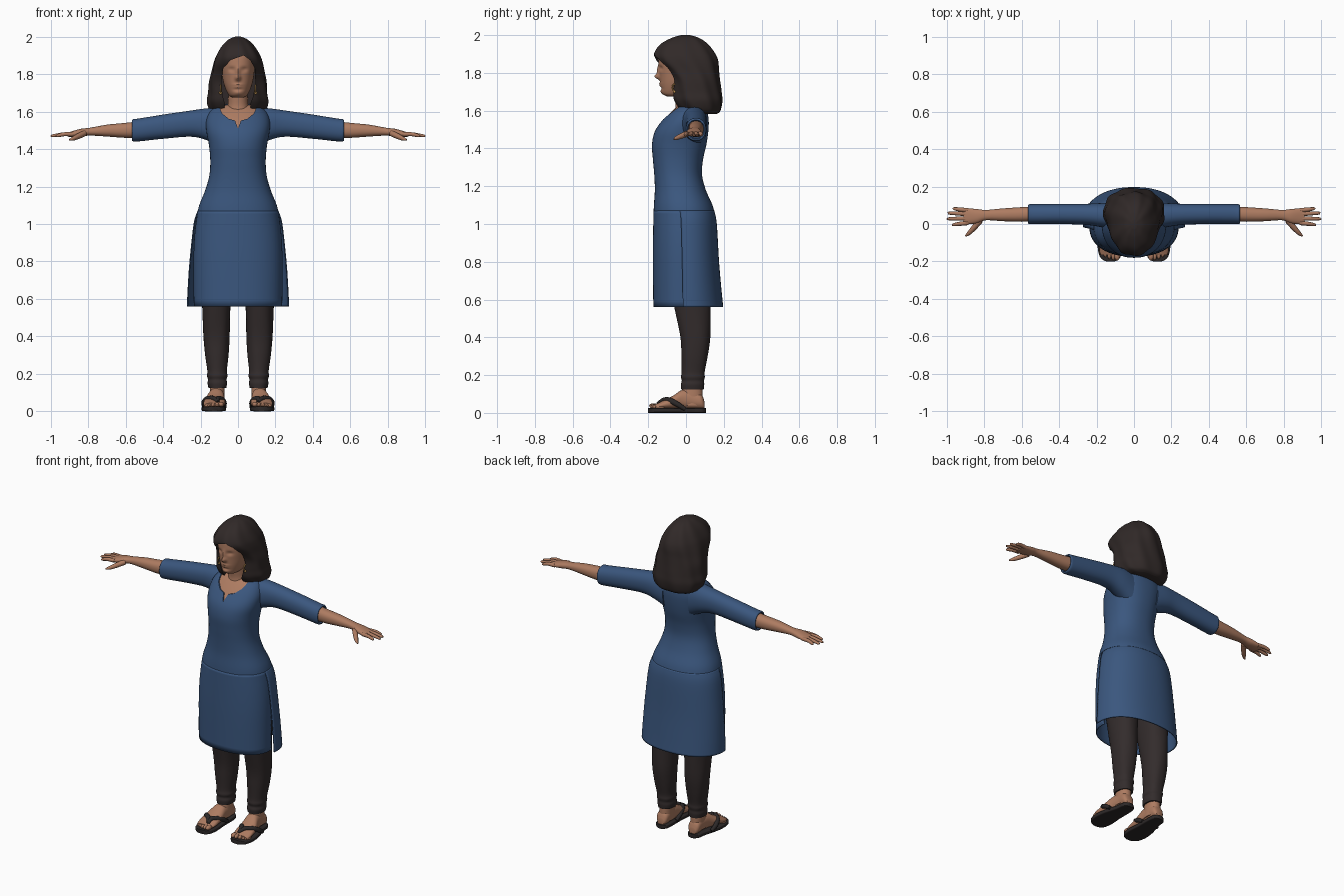
import bpy, bmesh, math
from mathutils import Vector

cube = bpy.data.objects.get("Cube")
if cube:
    bpy.data.objects.remove(cube, do_unlink=True)


def material(name, rgb):
    m = bpy.data.materials.new(name)
    m.use_nodes = True
    m.diffuse_color = (*rgb, 1)
    bsdf = m.node_tree.nodes["Principled BSDF"]
    bsdf.inputs["Base Color"].default_value = (*rgb, 1)
    bsdf.inputs["Roughness"].default_value = 0.8
    return m


SKIN = material("warm skin", (0.42, 0.2, 0.12))
BLUE = material("blue cloth", (0.043, 0.095, 0.21))
HAIR = material("dark brown hair", (0.03, 0.022, 0.021))
LEGGING = material("charcoal leggings", (0.033, 0.025, 0.025))
LEATHER = material("black leather", (0.025, 0.021, 0.021))
GOLD = material("gold", (0.5, 0.28, 0.08))
parts = []


def finish(name, bm, mat):
    bmesh.ops.recalc_face_normals(bm, faces=bm.faces)
    mesh = bpy.data.meshes.new(name)
    bm.to_mesh(mesh)
    bm.free()
    mesh.materials.append(mat)
    ob = bpy.data.objects.new(name, mesh)
    bpy.context.collection.objects.link(ob)
    parts.append(ob)
    return ob


def smooth_rows(rows, steps):
    """Catmull-Rom interpolation between key cross-sections."""
    rows = [Vector(r) for r in rows]
    out = []
    for i in range(len(rows) - 1):
        a, b, c, d = rows[max(i - 1, 0)], rows[i], rows[i + 1], rows[min(i + 2, len(rows) - 1)]
        for k in range(steps):
            t = k / steps
            out.append(0.5 * (2 * b + (c - a) * t + (2 * a - 5 * b + 4 * c - d) * t * t
                              + (3 * b - a - 3 * c + d) * t ** 3))
    return out + [rows[-1]]


def loft(name, rows, mat, axis=2, n=40, steps=5, arc=None, side=1, power=0.9, wave=0, lobes=9):
    """Rows are (position, low u, high u, low v, high v) along the axis."""
    bm = bmesh.new()
    others = [i for i in range(3) if i != axis]
    start, end = arc or (0, 2 * math.pi)
    count = n + 1 if arc else n
    rings = []
    for t, u0, u1, v0, v1 in smooth_rows(rows, steps):
        ring = []
        for j in range(count):
            a = start + (end - start) * j / n
            c, s = math.cos(a), math.sin(a)
            k = 1 + wave * math.sin(lobes * a + 14 * t)
            co = [0, 0, 0]
            co[axis] = t
            co[others[0]] = (u0 + u1) / 2 + k * (u1 - u0) / 2 * math.copysign(abs(c) ** power, c)
            co[others[1]] = (v0 + v1) / 2 + k * (v1 - v0) / 2 * math.copysign(abs(s) ** power, s)
            co[0] *= side
            ring.append(bm.verts.new(co))
        rings.append(ring)
    for r0, r1 in zip(rings, rings[1:]):
        for j in range(n):
            k = (j + 1) % count
            bm.faces.new((r0[j], r0[k], r1[k], r1[j]))
    if not arc:
        bm.faces.new(rings[0])
        bm.faces.new(rings[-1])
    return finish(name, bm, mat)


def tube(name, points, radii, mat, side=1):
    curve = bpy.data.curves.new(name, "CURVE")
    curve.dimensions = "3D"
    curve.bevel_depth = 1
    curve.bevel_resolution = 3
    curve.use_fill_caps = True
    spline = curve.splines.new("POLY")
    pts = smooth_rows([(*p, r) for p, r in zip(points, radii)], 5)
    spline.points.add(len(pts) - 1)
    for sp, p in zip(spline.points, pts):
        sp.co = (p[0] * side, p[1], p[2], 1)
        sp.radius = p[3]
    temp = bpy.data.objects.new(name, curve)
    bpy.context.collection.objects.link(temp)
    bm = bmesh.new()
    bm.from_mesh(temp.evaluated_get(bpy.context.evaluated_depsgraph_get()).to_mesh())
    bpy.data.objects.remove(temp, do_unlink=True)
    return finish(name, bm, mat)


def ball(name, centre, size, mat):
    bm = bmesh.new()
    bmesh.ops.create_uvsphere(bm, u_segments=16, v_segments=10, radius=1)
    for v in bm.verts:
        v.co = Vector(centre) + Vector(a * b for a, b in zip(v.co, size))
    return finish(name, bm, mat)


def cut(ob, outline, y0, y1):
    """Remove a front-view outline from an object between two depths."""
    bm = bmesh.new()
    face = bm.faces.new([bm.verts.new((x, y0, z)) for x, z in outline])
    new = bmesh.ops.extrude_face_region(bm, geom=[face])["geom"]
    bmesh.ops.translate(bm, vec=(0, y1 - y0, 0), verts=[g for g in new if isinstance(g, bmesh.types.BMVert)])
    cutter = finish("cutter", bm, ob.data.materials[0])
    parts.remove(cutter)
    cutter.hide_render = True
    mod = ob.modifiers.new("opening", "BOOLEAN")
    mod.operation, mod.solver, mod.object = "DIFFERENCE", "EXACT", cutter
    mesh = bpy.data.meshes.new_from_object(ob.evaluated_get(bpy.context.evaluated_depsgraph_get()))
    ob.modifiers.clear()
    ob.data = mesh
    bpy.data.objects.remove(cutter, do_unlink=True)


# Dress bodice with a notched neckline, and the chest under it
torso = [(1.04, .22, -.172, .155), (1.1, .207, -.17, .14), (1.18, .175, -.165, .105), (1.26, .153, -.168, .085),
         (1.34, .148, -.175, .09), (1.42, .155, -.18, .108), (1.49, .168, -.165, .118), (1.55, .17, -.125, .12),
         (1.6, .15, -.08, .11), (1.63, .105, -.045, .09), (1.64, .06, -.03, .07)]
bodice = loft("dress_bodice", [(z, -x, x, f, b) for z, x, f, b in torso], BLUE, n=64)
half = [(.1, 1.7), (.1, 1.625), (.085, 1.59), (.05, 1.562), (.016, 1.552)]
cut(bodice, half + [(0, 1.51)] + [(-x, z) for x, z in reversed(half)], -.3, 0)
g = .006
loft("chest", [(z - .003, g - x, x - g, f + g, b - g) for z, x, f, b in torso[5:]], SKIN, n=64)
loft("neck", [(1.54, -.08, .08, -.075, .08), (1.62, -.058, .058, -.056, .07), (1.68, -.052, .052, -.06, .06),
              (1.74, -.052, .052, -.06, .06)], SKIN)

# Skirt panels, split by side slits
front = [(1.07, .212, -.169, .146), (.95, .228, -.171, .145), (.8, .235, -.172, .14), (.56, .233, -.17, .14)]
back = [(1.07, .213, -.17, .147), (1, .234, -.17, .16), (.8, .256, -.17, .172), (.65, .266, -.175, .185),
        (.56, .27, -.18, .194)]
for name, rows, arc in (("skirt_front", front, (math.pi - .1, 2 * math.pi + .1)),
                        ("skirt_back", back, (-.1, math.pi + .1))):
    panel = loft(name, [(z, -x, x, f, b) for z, x, f, b in rows], BLUE, arc=arc)
    thick = panel.modifiers.new("cloth", "SOLIDIFY")
    thick.thickness, thick.offset = .006, 0

# Head, with the face pushed in and out by soft bumps
head = loft("head", [(1.675, -.03, .03, -.1, -.02), (1.69, -.05, .05, -.124, .03), (1.73, -.07, .07, -.134, .08),
                     (1.78, -.083, .083, -.139, .11), (1.85, -.09, .09, -.145, .12), (1.92, -.085, .085, -.135, .12),
                     (1.96, -.05, .05, -.09, .08)], SKIN, n=96, steps=9)
bumps = [(0, 1.78, .013, .014, .026), (0, 1.81, .01, .025, .012), (.034, 1.825, .018, .011, -.01),
         (-.034, 1.825, .018, .011, -.01), (0, 1.744, .024, .005, .006), (0, 1.732, .02, .005, .006),
         (0, 1.7, .022, .012, .006), (0, 1.717, .025, .006, -.004)]
for v in head.data.vertices:
    if v.co.y < 0:
        x, z = v.co.x, v.co.z
        v.co.y -= sum(d * math.exp(-((x - bx) / w) ** 2 - ((z - bz) / h) ** 2) for bx, bz, w, h, d in bumps)

# Wavy hair, opened around the face
hair = loft("hair", [(z, -x, x, f, b) for z, x, f, b in (
    (1.583, .11, .03, .165), (1.6, .145, -.03, .183), (1.65, .163, -.07, .192), (1.7, .157, -.08, .187),
    (1.76, .152, -.085, .178), (1.81, .141, -.115, .172), (1.86, .13, -.16, .168), (1.9, .116, -.168, .154),
    (1.95, .086, -.135, .118), (1.985, .05, -.075, .07), (2, .015, -.025, .02))], HAIR, n=96, steps=6, wave=.022)
cut(hair, [(.03, 1.9), (.065, 1.875), (.09, 1.83), (.093, 1.75), (.08, 1.68), (.065, 1.64), (.075, 1.5),
           (-.08, 1.5), (-.07, 1.64), (-.083, 1.69), (-.088, 1.76), (-.08, 1.83), (-.04, 1.875)], -.3, .03)

for side, label in ((1, "left"), (-1, "right")):
    # Sleeve, forearm and palm
    loft(label + "_sleeve", [(.09, -.03, .11, 1.41, 1.62), (.16, -.02, .112, 1.445, 1.618),
                             (.25, -.005, .108, 1.466, 1.606), (.4, 0, .107, 1.455, 1.584),
                             (.53, 0, .106, 1.441, 1.563), (.56, 0, .105, 1.441, 1.56),
                             (.565, .008, .097, 1.45, 1.55), (.55, .012, .093, 1.455, 1.545)],
         BLUE, axis=0, side=side)
    loft(label + "_forearm", [(.5, .015, .095, 1.46, 1.55), (.6, .012, .09, 1.46, 1.54), (.7, .015, .083, 1.467, 1.53),
                              (.79, .02, .075, 1.472, 1.514), (.84, .004, .08, 1.466, 1.508),
                              (.89, -.001, .083, 1.464, 1.494), (.91, .006, .078, 1.467, 1.488)],
         SKIN, axis=0, side=side)
    # Fingers and thumb
    fingers = [("index", .006, -.004, .972), ("middle", .03, .028, .997), ("ring", .053, .058, .994),
               ("little", .073, .082, .968)]
    for finger, y0, y1, tip in fingers:
        tube(f"{label}_{finger}_finger", [(.885, y0, 1.479), (.93, (y0 + y1) / 2, 1.479), (tip - .008, y1, 1.471),
                                          (tip, y1, 1.47)], [.012, .011, .008, .003], SKIN, side)
    tube(label + "_thumb", [(.82, .02, 1.484), (.85, -.015, 1.47), (.88, -.048, 1.456), (.9, -.064, 1.449)],
         [.016, .015, .011, .004], SKIN, side)

    # Legs and feet
    loft(label + "_legging", [(1, .01, .2, -.12, .13), (.75, .02, .2, -.095, .13), (.55, .04, .19, -.06, .13),
                              (.4, .045, .185, -.03, .128), (.3, .051, .176, -.024, .115), (.22, .059, .164, -.022, .1),
                              (.19, .056, .165, -.026, .1), (.17, .061, .16, -.022, .096), (.15, .058, .162, -.027, .097),
                              (.125, .062, .157, -.025, .094)], LEGGING, side=side, wave=.01, lobes=5)
    loft(label + "_ankle", [(.16, .072, .149, -.015, .085), (.1, .072, .15, -.025, .088), (.04, .073, .15, -.04, .09)],
         SKIN, side=side)
    loft(label + "_foot", [(.098, .09, .135, .02, .06), (.08, .076, .15, .02, .1), (.03, .073, .152, .02, .12),
                           (-.02, .073, .16, .02, .122), (-.07, .07, .178, .02, .09), (-.13, .07, .185, .02, .06),
                           (-.165, .08, .178, .02, .045)], SKIN, axis=1, side=side)
    for i in range(5):
        ball(f"{label}_toe_{i + 1}", (side * (.09 + .021 * i), -.17 + .002 * i * i, .037 - .002 * i),
             (.015 if i == 0 else .011, .025, .014 - .001 * i), SKIN)

    # Sandals
    outline = [(-.2, .105, .145), (-.192, .085, .165), (-.17, .07, .184), (-.12, .063, .194), (-.05, .068, .186),
               (.03, .069, .163), (.08, .073, .156), (.1, .087, .14), (.106, .1, .127)]
    loft(label + "_sandal_sole", [(y, a, b, 0, .026) for y, a, b in outline], LEATHER, axis=1, side=side, power=.35)
    tube(label + "_outer_strap", [(.108, -.15, .05), (.13, -.115, .068), (.165, -.085, .065), (.182, -.045, .045),
                                  (.178, -.005, .02)], [.008, .014, .015, .014, .011], LEATHER, side)
    tube(label + "_inner_strap", [(.108, -.15, .05), (.108, -.115, .068), (.086, -.085, .063), (.073, -.045, .045),
                                  (.073, -.005, .02)], [.008, .014, .015, .013, .011], LEATHER, side)

    # Drop earrings
    hoop = [(.093, -.06 + .012 * math.cos(k * math.pi / 4), 1.722 + .018 * math.sin(k * math.pi / 4)) for k in range(9)]
    tube(label + "_earring", hoop, [.004] * 9, GOLD, side)
    ball(label + "_earring_bead", (side * .093, -.06, 1.7), (.008, .008, .008), GOLD)

# Smooth shading with crisp edges kept
bpy.ops.object.select_all(action="DESELECT")
for ob in parts:
    ob.select_set(True)
bpy.context.view_layer.objects.active = parts[0]
bpy.ops.object.shade_smooth_by_angle(angle=math.radians(45))
